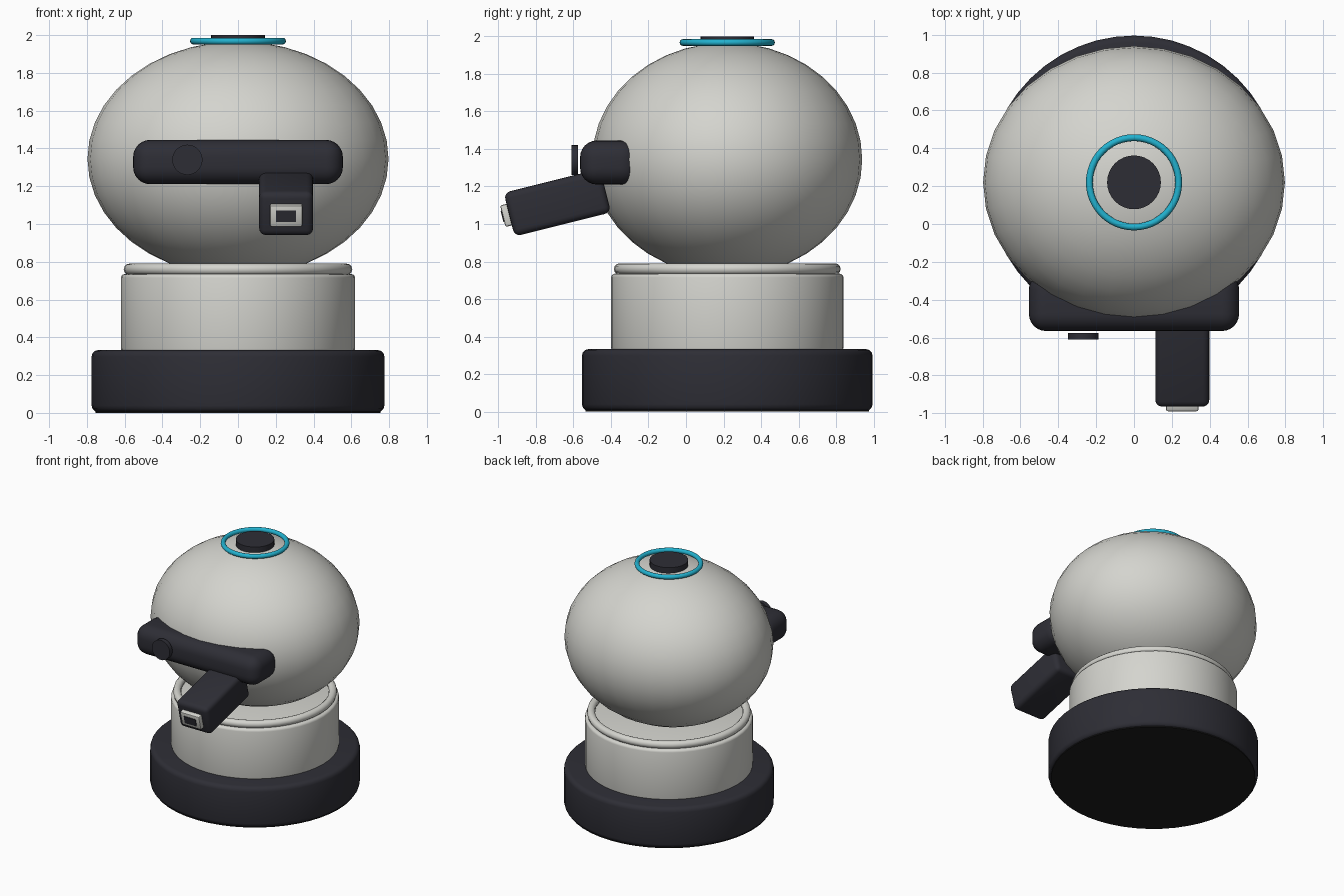
import bpy
import math

if "Cube" in bpy.data.objects:
    bpy.data.objects.remove(bpy.data.objects["Cube"])

AXIS_Y = 0.22                      # body axis
TILT = math.radians(14)            # forearm pitch


def material(name, rgb):
    m = bpy.data.materials.new(name)
    m.diffuse_color = (*rgb, 1)
    m.use_nodes = True
    m.node_tree.nodes["Principled BSDF"].inputs["Base Color"].default_value = m.diffuse_color
    return m


SHELL = material("warm white shell", (0.66, 0.66, 0.62))
DARK = material("charcoal", (0.027, 0.027, 0.036))
RUBBER = material("black rubber", (0.012, 0.012, 0.012))
CYAN = material("cyan glow", (0.016, 0.44, 0.62))


def finish(name, mat, bevel=0.0, segments=4):
    """Name, colour, round and smooth the active object."""
    ob = bpy.context.object
    ob.name = name
    ob.data.materials.append(mat)
    bpy.ops.object.transform_apply(location=False, rotation=True, scale=True)
    if bevel:
        mod = ob.modifiers.new("round", 'BEVEL')
        mod.width = bevel
        mod.segments = segments
        mod.limit_method = 'ANGLE'
        mod.angle_limit = math.radians(40)
        bpy.ops.object.modifier_apply(modifier=mod.name)
    bpy.ops.object.shade_smooth_by_angle(angle=math.radians(35))
    return ob


def disc(name, mat, radius, z0, z1, bevel=0.0, segments=3, sides=48):
    bpy.ops.mesh.primitive_cylinder_add(vertices=sides, radius=radius, depth=z1 - z0,
                                        location=(0, AXIS_Y, (z0 + z1) / 2))
    return finish(name, mat, bevel, segments)


def ring(name, mat, major, minor, z):
    bpy.ops.mesh.primitive_torus_add(major_segments=48, minor_segments=12, major_radius=major,
                                     minor_radius=minor, location=(0, AXIS_Y, z))
    return finish(name, mat)


def box(name, mat, center, size, tilt=0.0, bevel=0.0, segments=4):
    bpy.ops.mesh.primitive_cube_add(size=1, location=center, rotation=(tilt, 0, 0))
    bpy.context.object.scale = size
    return finish(name, mat, bevel, segments)


# Pedestal
disc("foot_pad", RUBBER, 0.755, 0.0, 0.012)
disc("base", DARK, 0.775, 0.004, 0.333, bevel=0.035)
disc("collar", SHELL, 0.62, 0.32, 0.735, bevel=0.02)
ring("collar_ring", SHELL, 0.575, 0.03, 0.76)

# Head
bpy.ops.mesh.primitive_uv_sphere_add(segments=32, ring_count=20, radius=1,
                                     location=(0, AXIS_Y, 1.345))
bpy.context.object.scale = (0.797, 0.72, 0.622)
finish("head", SHELL)

# Crown light and cap
ring("crown_ring", CYAN, 0.236, 0.018, 1.968)
disc("crown_cap", DARK, 0.142, 1.93, 2.0, sides=32)

# Visor bar sunk into the front of the head
box("visor", DARK, (0, -0.41, 1.328), (1.11, 0.31, 0.235), bevel=0.09, segments=6)

# Round sensor in front of the visor
bpy.ops.mesh.primitive_cylinder_add(vertices=32, radius=0.08, depth=0.036,
                                    location=(-0.268, -0.593, 1.34),
                                    rotation=(math.pi / 2, 0, 0))
finish("sensor", DARK)

# Tilted arm, with the tip parts stepped along its axis
ARM = (0.255, -0.686, 1.114)


def along(distance):
    return (ARM[0], ARM[1] - distance * math.cos(TILT), ARM[2] - distance * math.sin(TILT))


box("arm", DARK, ARM, (0.285, 0.53, 0.24), TILT, bevel=0.035)
box("arm_tip", SHELL, along(0.275), (0.172, 0.05, 0.118), TILT, bevel=0.01, segments=2)
box("arm_port", DARK, along(0.3), (0.105, 0.009, 0.062), TILT)
